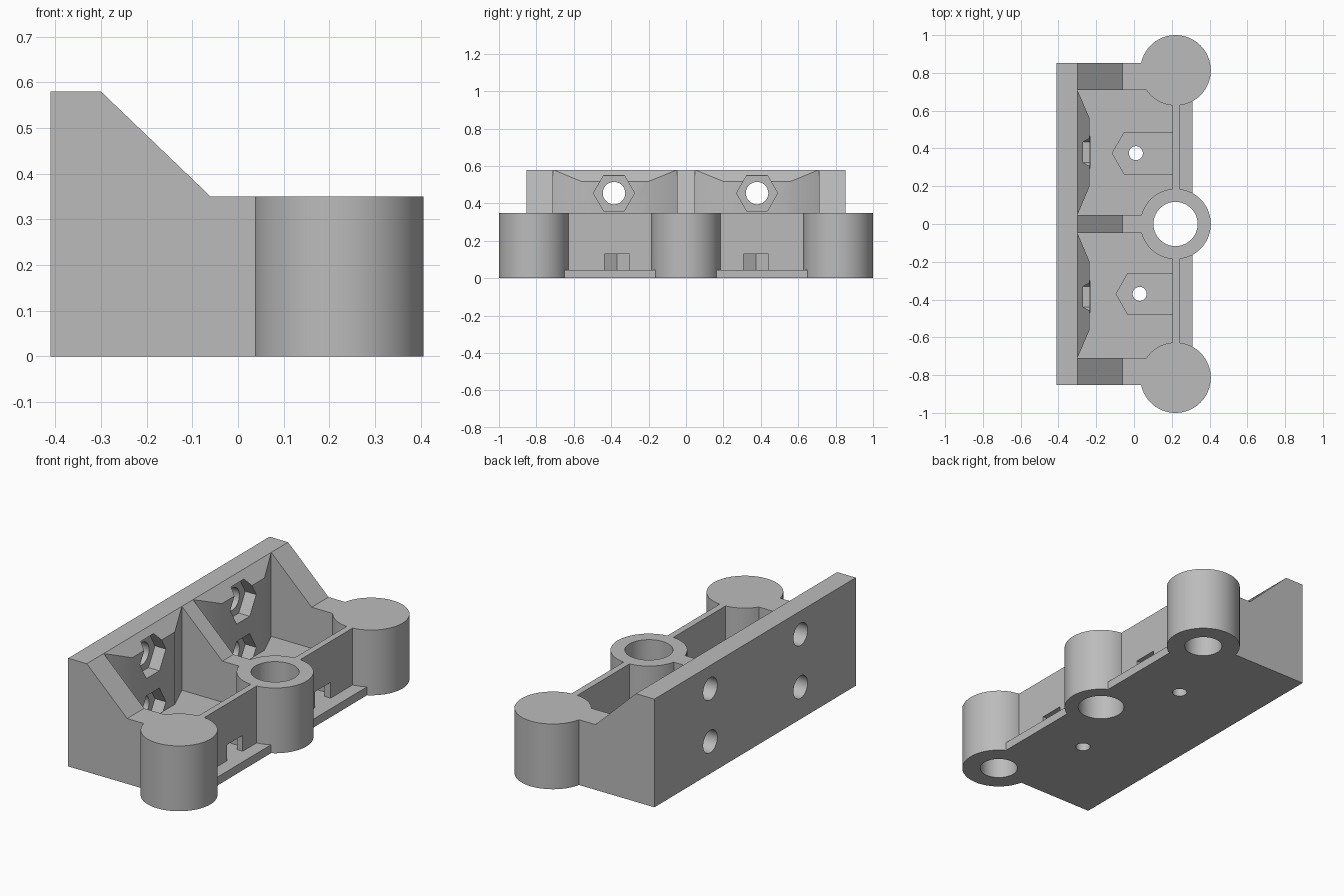
import bpy, bmesh, math
from mathutils import Matrix

cube = bpy.data.objects.get("Cube")
if cube:
    bpy.data.objects.remove(cube, do_unlink=True)

grey = bpy.data.materials.new("plain grey")
grey.use_nodes = True
COLOUR = (0.5, 0.5, 0.5, 1)
grey.diffuse_color = COLOUR
grey.node_tree.nodes["Principled BSDF"].inputs["Base Color"].default_value = COLOUR


def prism(name, points, axis, low, high):
    """Extrude a 2D outline: (x, y) along z, (x, z) along y or (y, z) along x."""
    place = {"z": lambda a, b, c: (a, b, c),
             "y": lambda a, b, c: (a, c, b),
             "x": lambda a, b, c: (c, a, b)}[axis]
    bm = bmesh.new()
    face = bm.faces.new([bm.verts.new(place(a, b, low)) for a, b in points])
    side = bmesh.ops.extrude_face_region(bm, geom=[face])
    verts = [v for v in side["geom"] if isinstance(v, bmesh.types.BMVert)]
    shift = place(0, 0, high - low)
    bmesh.ops.translate(bm, verts=verts, vec=shift)
    bmesh.ops.recalc_face_normals(bm, faces=bm.faces)
    mesh = bpy.data.meshes.new(name)
    bm.to_mesh(mesh)
    bm.free()
    mesh.materials.append(grey)
    obj = bpy.data.objects.new(name, mesh)
    bpy.context.collection.objects.link(obj)
    return obj


def ring(a, b, radius, sides=64):
    return [(a + radius * math.cos(math.tau * i / sides),
             b + radius * math.sin(math.tau * i / sides)) for i in range(sides)]


def combine(target, tool, operation):
    mod = target.modifiers.new(operation, "BOOLEAN")
    mod.operation, mod.solver, mod.object = operation, "EXACT", tool
    bpy.context.view_layer.objects.active = target
    bpy.ops.object.modifier_apply(modifier=mod.name)
    bpy.data.objects.remove(tool, do_unlink=True)


def cut(*shape):
    combine(bracket, prism("cutter", *shape), "DIFFERENCE")


FLOOR, LEDGE, RIM, TOP = 0.13, 0.045, 0.35, 0.58
POST_X, POST_Y, POST_R = 0.22, 0.8135, 0.1865

# Sloped body with back plate, front wall and ledge
bracket = prism("mounting_bracket", [
    (-0.41, 0), (0.31, 0), (0.31, LEDGE), (0.24, LEDGE), (0.24, RIM),
    (-0.06, RIM), (-0.30, TOP), (-0.41, TOP)], "y", -0.853, 0.853)

# Two open pockets with a raised pad on the back wall
for s in (1, -1):
    cut([(-0.30, s * 0.047), (-0.235, s * 0.20), (-0.235, s * 0.56),
         (-0.30, s * 0.71), (0.205, s * 0.71), (0.205, s * 0.047)], "z", FLOOR, 0.7)

# Three round posts
for y in (-POST_Y, 0, POST_Y):
    combine(bracket, prism("post", ring(POST_X, y, POST_R, 96), "z", 0, RIM), "UNION")

# Through bore in the middle post, blind bores below the end posts
cut(ring(POST_X, 0, 0.117), "z", -0.1, 0.5)
for y in (-POST_Y, POST_Y):
    cut(ring(POST_X, y, 0.095), "z", -0.1, 0.28)

# Floor nut slots, wall notches and screw holes
for x, y in ((0.01, 0.375), (0.03, -0.37)):
    cut([(x - 0.125, y), (x - 0.0625, y - 0.109), (0.205, y - 0.109),
         (0.205, y + 0.109), (x - 0.0625, y + 0.109)], "z", LEDGE, FLOOR + 0.02)
    cut([(0.19, y - 0.067), (0.25, y - 0.067), (0.25, y + 0.067),
         (0.19, y + 0.067)], "z", LEDGE, FLOOR)
    cut(ring(x, y, 0.037, 48), "z", -0.1, 0.1)

# Hexagonal nut recesses and screw holes through the back plate
for y in (0.38, -0.385):
    for z in (0.455, 0.172):
        cut(ring(y, z, 0.11, 6), "x", -0.30, -0.234)
        cut(ring(y, z, 0.06, 48), "x", -0.5, -0.28)

bpy.ops.object.select_all(action="DESELECT")
bracket.select_set(True)
bpy.context.view_layer.objects.active = bracket
bpy.ops.object.shade_smooth_by_angle(angle=math.radians(30))
